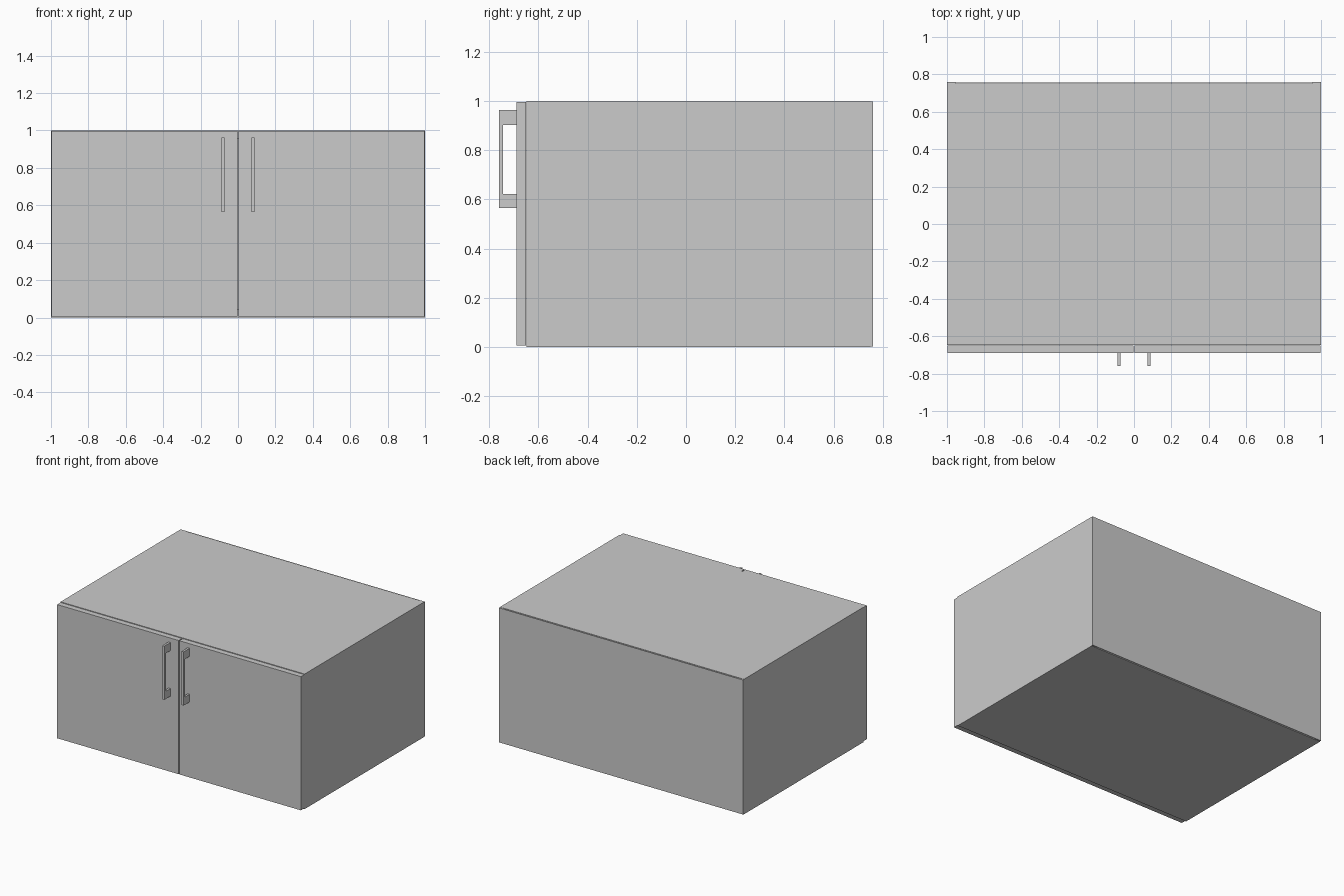
import bpy, bmesh

if "Cube" in bpy.data.objects:
    bpy.data.objects.remove(bpy.data.objects["Cube"])


def mesh_object(name, bm):
    bmesh.ops.recalc_face_normals(bm, faces=bm.faces)
    mesh = bpy.data.meshes.new(name)
    bm.to_mesh(mesh)
    bm.free()
    obj = bpy.data.objects.new(name, mesh)
    bpy.context.collection.objects.link(obj)
    return obj


def box(name, x, y, z):
    """Box from (min, max) ranges on each axis."""
    bm = bmesh.new()
    bmesh.ops.create_cube(bm, size=1)
    for v in bm.verts:
        v.co = [r[0] if c < 0 else r[1] for c, r in zip(v.co, (x, y, z))]
    return mesh_object(name, bm)


def extrude_x(name, profile, x0, x1):
    """Extrude a (y, z) outline between two x positions."""
    bm = bmesh.new()
    face = bm.faces.new([bm.verts.new((x0, y, z)) for y, z in profile])
    new = bmesh.ops.extrude_face_region(bm, geom=[face])["geom"]
    verts = [g for g in new if isinstance(g, bmesh.types.BMVert)]
    bmesh.ops.translate(bm, verts=verts, vec=(x1 - x0, 0, 0))
    return mesh_object(name, bm)


T = 0.045                      # panel thickness
FRONT, BACK = -0.648, 0.75     # carcass depth range

# Carcass: top and bottom between the two sides
box("bottom_panel", (-1 + T, 1 - T), (FRONT, BACK), (0, T))
box("top_panel", (-1 + T, 1 - T), (FRONT, BACK), (1 - T, 1))

# Thin back sheet, spaced off the carcass by strips at each end
box("back_panel", (-1, 1), (0.756, 0.76), (0.002, 0.998))

# Handle outline: two wide feet joined by a slim grip
handle = [(-0.69, 0.565), (-0.76, 0.565), (-0.76, 0.963), (-0.69, 0.963),
          (-0.69, 0.903), (-0.744, 0.903), (-0.744, 0.622), (-0.69, 0.622)]

for side, s in (("left", -1), ("right", 1)):
    def span(a, b):
        return tuple(sorted((s * a, s * b)))

    box(side + "_side_panel", span(1 - T, 1), (FRONT, BACK), (0, 1))
    box(side + "_back_strip", span(1 - T, 1), (BACK, 0.756), (0.002, 0.998))
    box(side + "_door", span(0.003, 0.998), (-0.69, -0.65), (0.006, 0.996))
    extrude_x(side + "_handle", handle, *span(0.071, 0.087))
